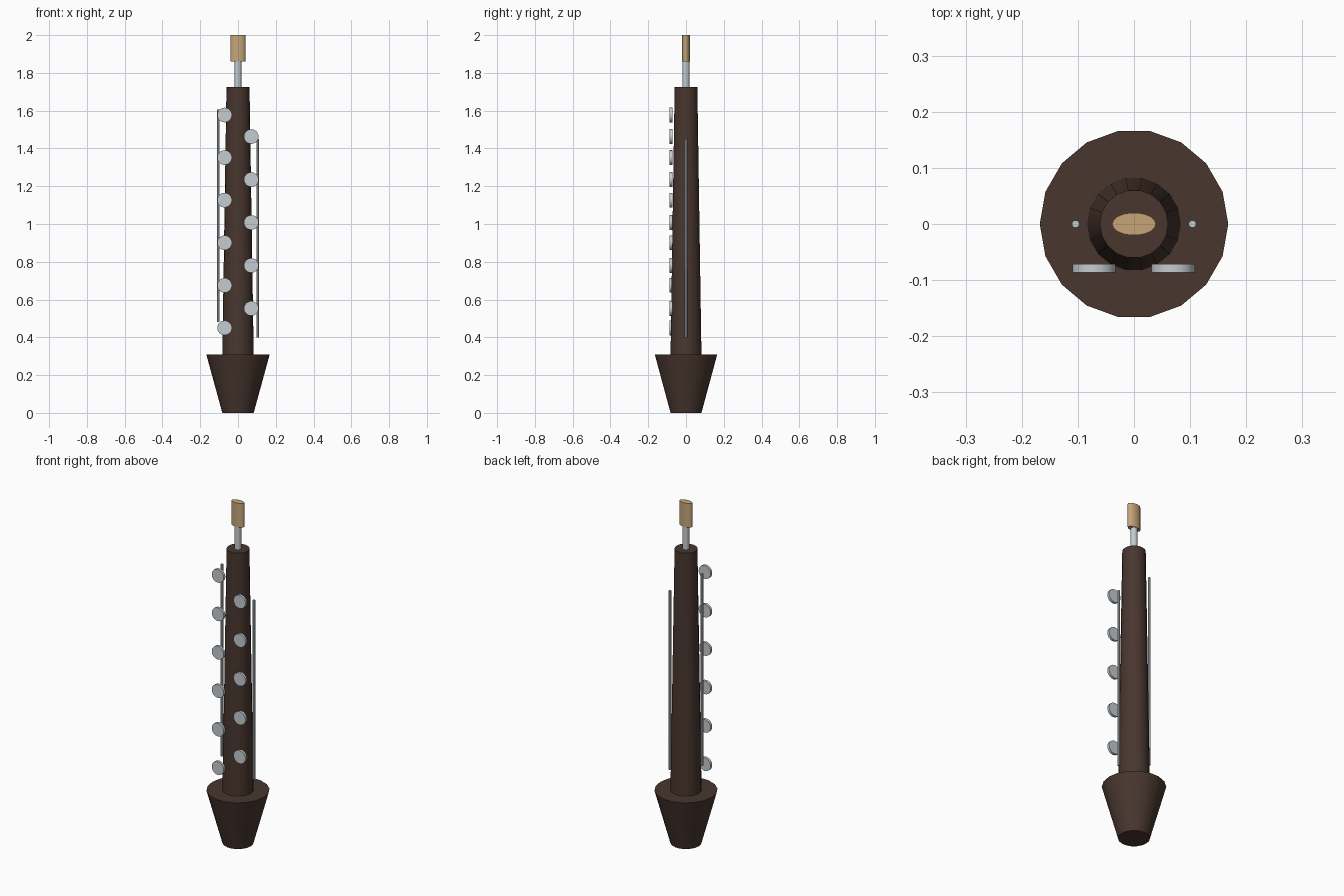
import bpy
import math

cube = bpy.data.objects.get("Cube")
if cube:
    bpy.data.objects.remove(cube, do_unlink=True)


def material(name, color):
    mat = bpy.data.materials.new(name)
    mat.use_nodes = True
    mat.diffuse_color = color
    mat.node_tree.nodes["Principled BSDF"].inputs["Base Color"].default_value = color
    return mat


wood = material("dark wood", (0.065, 0.037, 0.028, 1))
silver = material("silver", (0.56, 0.60, 0.63, 1))
cane = material("reed cane", (0.56, 0.38, 0.19, 1))


def tube(name, mat, r_low, r_top, low, top, x=0, sides=18):
    """Upright tapered cylinder between two heights."""
    bpy.ops.mesh.primitive_cone_add(vertices=sides, radius1=r_low, radius2=r_top,
                                    depth=top - low, location=(x, 0, (low + top) / 2),
                                    rotation=(0, 0, math.pi / 2))
    return finish(name, mat)


def finish(name, mat):
    obj = bpy.context.object
    obj.name = name
    obj.data.materials.append(mat)
    bpy.ops.object.shade_smooth_by_angle()
    return obj


# Wooden bell and tapering body
tube("bell", wood, 0.083, 0.168, 0, 0.31)
tube("body", wood, 0.084, 0.061, 0.25, 1.725)

# Metal staple and flattened reed
tube("staple", silver, 0.018, 0.018, 1.70, 1.87)
reed = tube("reed", cane, 0.039, 0.039, 1.86, 2.0)
reed.scale.x = 0.52

# Key rods along both sides
tube("right_rod", silver, 0.007, 0.007, 0.48, 1.605, x=-0.104, sides=10)
tube("left_rod", silver, 0.007, 0.007, 0.40, 1.45, x=0.104, sides=10)


# Staggered round keys facing the front
def key_row(name, x, first, last, count):
    for i in range(count):
        z = first + (last - first) * i / (count - 1)
        bpy.ops.mesh.primitive_cylinder_add(vertices=18, radius=0.039, depth=0.015,
                                            location=(x, -0.079, z),
                                            rotation=(math.pi / 2, 0, 0))
        finish(f"{name}_key_{i + 1}", silver)


key_row("right", -0.071, 0.45, 1.577, 6)
key_row("left", 0.07, 0.553, 1.463, 5)
